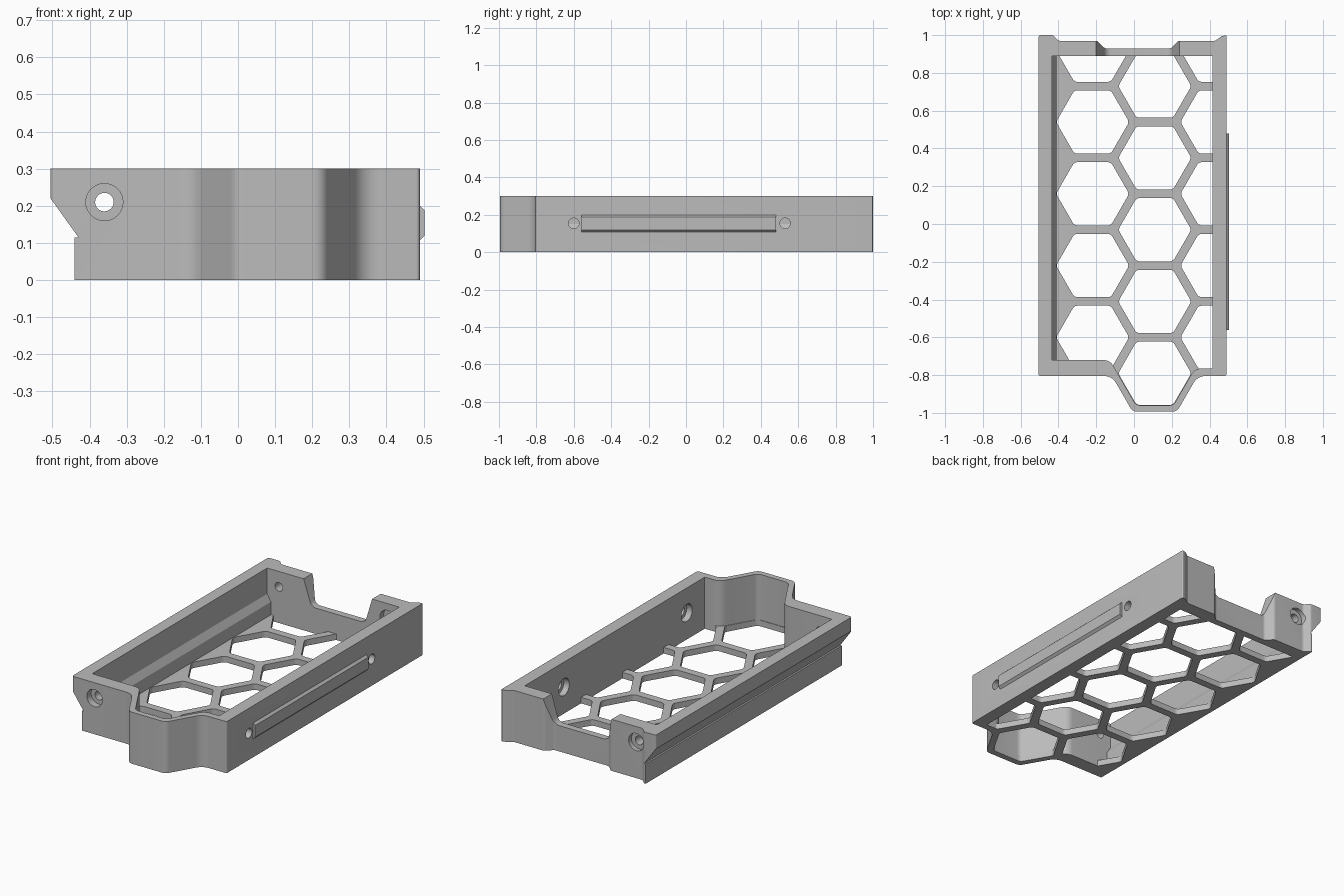
import bpy, bmesh, math
from mathutils import Vector

cube = bpy.data.objects.get("Cube")
if cube:
    bpy.data.objects.remove(cube, do_unlink=True)

grey = bpy.data.materials.new("plain grey")
grey.use_nodes = True
grey.diffuse_color = (0.5, 0.5, 0.5, 1)
grey.node_tree.nodes["Principled BSDF"].inputs["Base Color"].default_value = (0.5, 0.5, 0.5, 1)


def rounded(corners, steps=6):
    """Round each (x, y, radius) corner of a closed polygon."""
    out = []
    for i, (x, y, r) in enumerate(corners):
        p = Vector((x, y))
        if r == 0:
            out.append(p)
            continue
        a = (Vector(corners[i - 1][:2]) - p).normalized()
        b = (Vector(corners[(i + 1) % len(corners)][:2]) - p).normalized()
        half = a.angle(b) / 2
        centre = p + (a + b).normalized() * r / math.sin(half)
        start = p + a * r / math.tan(half) - centre
        end = p + b * r / math.tan(half) - centre
        for k in range(steps + 1):
            out.append(centre + start.lerp(end, k / steps).normalized() * r)
    return out


def ring(x, y, r, n):
    return [(x + r * math.cos(math.tau * k / n), y + r * math.sin(math.tau * k / n))
            for k in range(n)]


def prisms(name, polygons, axis, lo, hi):
    """Extrude polygons along an axis from lo to hi."""
    place = {"x": lambda p, t: (t, p[0], p[1]),
             "y": lambda p, t: (p[0], t, p[1]),
             "z": lambda p, t: (p[0], p[1], t)}[axis]
    bm = bmesh.new()
    for pts in polygons:
        low = [bm.verts.new(place(p, lo)) for p in pts]
        high = [bm.verts.new(place(p, hi)) for p in pts]
        bm.faces.new(low)
        bm.faces.new(high)
        for i in range(len(pts)):
            bm.faces.new((low[i - 1], low[i], high[i], high[i - 1]))
    bmesh.ops.recalc_face_normals(bm, faces=bm.faces)
    mesh = bpy.data.meshes.new(name)
    bm.to_mesh(mesh)
    bm.free()
    mesh.materials.append(grey)
    obj = bpy.data.objects.new(name, mesh)
    bpy.context.collection.objects.link(obj)
    return obj


def cut(target, polygons, axis, lo, hi):
    """Subtract prisms from a part and discard the cutter."""
    cutter = prisms("cutter", polygons, axis, lo, hi)
    mod = target.modifiers.new("cut", "BOOLEAN")
    mod.object, mod.operation, mod.solver = cutter, "DIFFERENCE", "EXACT"
    graph = bpy.context.evaluated_depsgraph_get()
    mesh = bpy.data.meshes.new_from_object(target.evaluated_get(graph))
    target.modifiers.clear()
    target.data = mesh
    bpy.data.objects.remove(cutter, do_unlink=True)


HEIGHT, FLOOR = 0.3, 0.035
HEX, PITCH = 0.1934, 0.38
HEX_X, HEX_Y = 0.11, -0.79


def nose(r, left_y, right_y, fillet):
    """Corners of the lower half of a hexagon, run out to the given heights."""
    bottom = HEX_Y - r * math.sin(math.pi / 3)
    reach = lambda y: r + (y - HEX_Y) / math.sqrt(3)
    return [(HEX_X - reach(left_y), left_y, fillet), (HEX_X - r / 2, bottom, 0.04),
            (HEX_X + r / 2, bottom, 0.04), (HEX_X + reach(right_y), right_y, fillet)]


# Walls: outer outline with the front nose and the stepped back
outline = rounded(
    [(-0.505, -0.805, 0.01)] + nose(0.235, -0.805, -0.805, 0.07) +
    [(0.49, -0.805, 0.01), (0.49, 1.0, 0.005), (0.465, 0.995, 0), (0.43, 0.97, 0.02),
     (0.235, 0.97, 0.02), (0.195, 0.93, 0.02), (-0.155, 0.93, 0.02), (-0.195, 0.97, 0.02),
     (-0.4, 0.97, 0.02), (-0.43, 1.0, 0.015), (-0.505, 1.0, 0.01)])
walls = prisms("walls", [outline], "z", 0, HEIGHT)

# Hollow inside, widened above on the left
cavity = rounded([(-0.41, 0.89, 0), (-0.41, -0.72, 0)] + nose(0.197, -0.72, -0.765, 0.06) +
                 [(0.415, -0.765, 0), (0.415, 0.89, 0)])
cut(walls, [cavity], "z", -0.1, 0.4)
cut(walls, [[(-0.3, 0.4), (-0.435, 0.4), (-0.435, 0.15), (-0.41, 0.11), (-0.3, 0.11)]],
    "y", -0.719, 0.889)

# Undercut below the left flange
cut(walls, [[(-0.6, 0.22), (-0.505, 0.22), (-0.43, 0.115), (-0.44, 0.115),
             (-0.44, -0.1), (-0.6, -0.1)]], "y", -1.2, 1.2)

# Lowered middle of the back wall
cut(walls, [rounded([(-0.217, 0.35, 0), (-0.15, 0.15, 0.04), (0.195, 0.15, 0.04),
                     (0.255, 0.35, 0)])], "y", 0.86, 1.1)

# Screw holes and their counterbores: axis, centre, radius, span
bores = [("y", -0.36, 0.21, 0.025, -0.9, -0.65), ("y", -0.36, 0.21, 0.05, -0.9, -0.765),
         ("y", -0.36, 0.21, 0.025, 0.85, 1.05), ("y", -0.36, 0.21, 0.05, 0.945, 1.05),
         ("y", 0.34, 0.21, 0.05, 0.85, 0.925)]
for y in (-0.6, 0.53):
    bores += [("x", y, 0.155, 0.028, 0.38, 0.55), ("x", y, 0.155, 0.05, 0.38, 0.45)]
for axis, u, v, r, lo, hi in bores:
    cut(walls, [ring(u, v, r, 32)], axis, lo, hi)

# Floor pierced by a honeycomb
floor = prisms("honeycomb_floor", [cavity], "z", 0, FLOOR)
cells = []
for column in (-1, 0, 1):
    for row in range(5):
        x = HEX_X + column * PITCH * math.sin(math.pi / 3)
        y = HEX_Y + (row + abs(column) / 2) * PITCH
        cells.append(rounded([(px, py, 0.03) for px, py in ring(x, y, HEX, 6)]))
cut(floor, cells, "z", -0.1, 0.1)

# Slide rail on the right wall
rail = prisms("side_rail", [[(0.48, 0.2), (0.49, 0.2), (0.503, 0.188),
                             (0.503, 0.12), (0.49, 0.107), (0.48, 0.107)]], "y", -0.56, 0.48)

for part in (walls, floor, rail):
    bpy.ops.object.select_all(action="DESELECT")
    part.select_set(True)
    bpy.context.view_layer.objects.active = part
    bpy.ops.object.shade_smooth_by_angle(angle=math.radians(30))
